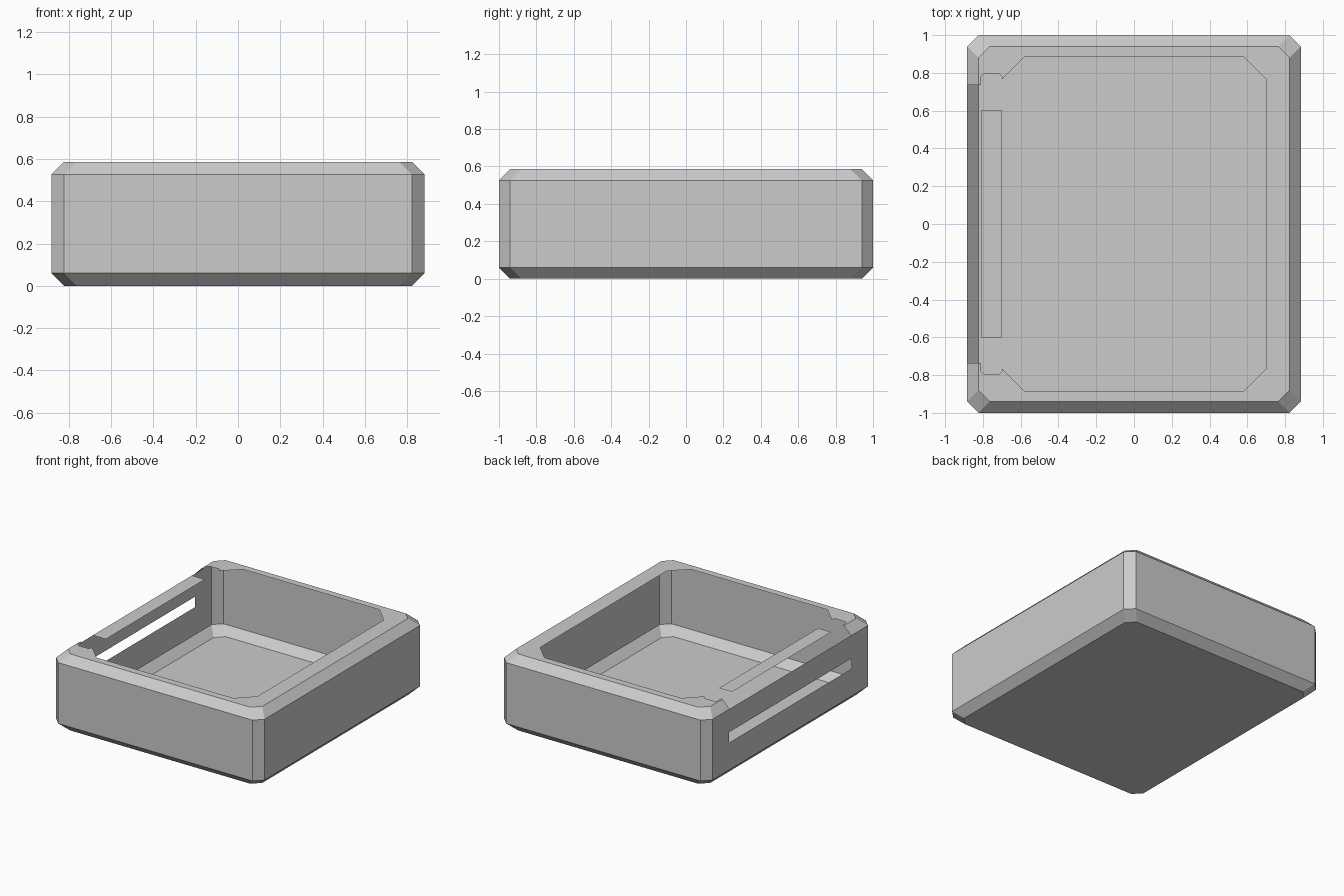
import bpy
import bmesh

cube = bpy.data.objects.get("Cube")
if cube:
    bpy.data.objects.remove(cube, do_unlink=True)

HX, HY, TOP, CUT = 0.883, 1.0, 0.586, 0.06   # half sizes, height, chamfer
NOTCH_Y = 0.735                              # half length of the side notch
BAR_X, OPEN_X = -0.81, -0.70                 # outer and inner edge of the bar

grey = bpy.data.materials.new("light grey")
grey.use_nodes = True
colour = (0.6, 0.6, 0.6, 1)
grey.diffuse_color = colour
grey.node_tree.nodes["Principled BSDF"].inputs["Base Color"].default_value = colour


def octagon(hx, hy, c):
    """Rectangle with cut corners, anticlockwise, closing along the -x side."""
    half = [(-hx, -hy + c), (-hx + c, -hy), (hx - c, -hy), (hx, -hy + c)]
    return half + [(x, -y) for x, y in reversed(half)]


def at(points, z):
    return [(x, y, z) for x, y in points]


def make(name, faces):
    """Joins polygons into one welded sheet object."""
    bm = bmesh.new()
    for face in faces:
        bm.faces.new([bm.verts.new(p) for p in face])
    bmesh.ops.remove_doubles(bm, verts=bm.verts, dist=0.0001)
    mesh = bpy.data.meshes.new(name)
    bm.to_mesh(mesh)
    bm.free()
    mesh.materials.append(grey)
    obj = bpy.data.objects.new(name, mesh)
    bpy.context.collection.objects.link(obj)
    return obj


def bridge(a, b, sides):
    n = len(a)
    return [(a[i], a[(i + 1) % n], b[(i + 1) % n], b[i]) for i in sides]


# Shell: floor, bottom chamfer, walls and top chamfer
small = octagon(HX - CUT, HY - CUT, CUT)
large = octagon(HX, HY, CUT)
rings = [at(small, 0), at(large, CUT), at(large, TOP - CUT), at(small, TOP)]
shell = [list(reversed(rings[0]))]
shell += bridge(rings[0], rings[1], range(8))
shell += bridge(rings[1], rings[2], range(7))
shell += bridge(rings[2], rings[3], range(7))

# Side wall with a long slot
def side_rect(y, z0, z1):
    return [(-HX, y, z0), (-HX, -y, z0), (-HX, -y, z1), (-HX, y, z1)]

shell += bridge(side_rect(HY - CUT, CUT, TOP - CUT),
                side_rect(0.74, 0.27, 0.35), range(4))

# Ends of the top chamfer on either side of the notch
low, high = rings[2], rings[3]
notch_low, notch_high = (-HX, NOTCH_Y, TOP - CUT), (CUT - HX, NOTCH_Y, TOP)
shell.append((low[7], notch_low, notch_high, high[7]))
shell.append([(x, -y, z) for x, y, z in (high[7], notch_high, notch_low, low[7])])
make("box_shell", shell)

# Rim around the opening, broken by the notch and its two end pockets
opening = octagon(-OPEN_X, 0.885, 0.12)
r = 0.015
pocket = [(CUT - HX, NOTCH_Y), (BAR_X, NOTCH_Y), (BAR_X, 0.795 - r),
          (BAR_X + r, 0.795), (OPEN_X - r, 0.795), (OPEN_X, 0.795 - r)]
mirrored = [(x, -y) for x, y in reversed(pocket)]
rim = small + pocket + opening[::-1] + mirrored
make("top_rim", [at(rim, TOP)])

# Bar between the pockets
bar = [(BAR_X, -0.6), (OPEN_X, -0.6), (OPEN_X, 0.6), (BAR_X, 0.6)]
make("strap_bar", [at(bar, TOP)])
